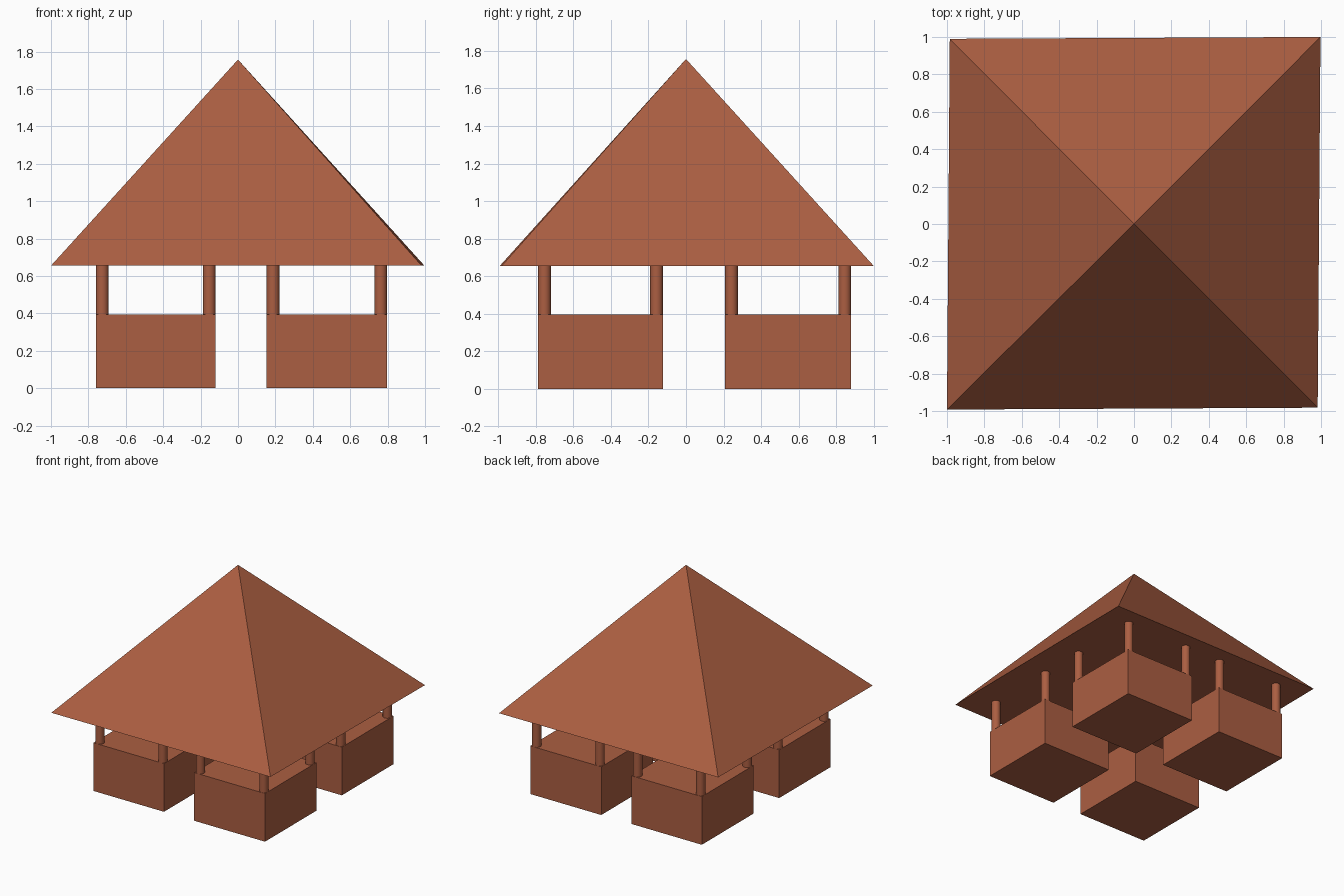
import bpy
import bmesh
from mathutils import Matrix, Vector

cube = bpy.data.objects.get("Cube")
if cube:
    bpy.data.objects.remove(cube, do_unlink=True)

# Single terracotta colour
clay = bpy.data.materials.new("terracotta")
clay.use_nodes = True
colour = (0.41, 0.113, 0.054, 1)
clay.diffuse_color = colour
clay.node_tree.nodes["Principled BSDF"].inputs["Base Color"].default_value = colour

BASE_TOP, EAVES, APEX = 0.395, 0.655, 1.757
POST_RADIUS = 0.034


def add_object(name, bm, smooth=False):
    bmesh.ops.recalc_face_normals(bm, faces=bm.faces)
    mesh = bpy.data.meshes.new(name)
    bm.to_mesh(mesh)
    bm.free()
    mesh.materials.append(clay)
    obj = bpy.data.objects.new(name, mesh)
    bpy.context.collection.objects.link(obj)
    if smooth:
        bpy.ops.object.select_all(action="DESELECT")
        obj.select_set(True)
        bpy.context.view_layer.objects.active = obj
        bpy.ops.object.shade_smooth_by_angle()


def add_block(name, xs, ys):
    bm = bmesh.new()
    size = (xs[1] - xs[0], ys[1] - ys[0], BASE_TOP)
    centre = (sum(xs) / 2, sum(ys) / 2, BASE_TOP / 2)
    bmesh.ops.create_cube(bm, size=1)
    bmesh.ops.scale(bm, vec=size, verts=bm.verts)
    bmesh.ops.translate(bm, vec=centre, verts=bm.verts)
    add_object(name, bm)


def add_post(name, x, y):
    bm = bmesh.new()
    centre = Vector((x, y, (BASE_TOP + EAVES) / 2))
    bmesh.ops.create_cone(bm, cap_ends=True, segments=32, radius1=POST_RADIUS, radius2=POST_RADIUS,
                          depth=EAVES - BASE_TOP, matrix=Matrix.Translation(centre))
    add_object(name, bm, smooth=True)


# Four solid blocks, each with a post on every corner
columns = {"right": (-0.76, -0.12), "left": (0.153, 0.797)}
rows = {"front": (-0.788, -0.123), "back": (0.208, 0.88)}
for row, ys in rows.items():
    for column, xs in columns.items():
        add_block(f"{row}_{column}_block", xs, ys)
        for depth, y in zip(("front", "back"), (ys[0] + POST_RADIUS, ys[1] - POST_RADIUS)):
            for side, x in zip(("right", "left"), (xs[0] + POST_RADIUS, xs[1] - POST_RADIUS)):
                add_post(f"{row}_{column}_block_{depth}_{side}_post", x, y)

# Pyramid roof with a flat underside and slightly uneven eaves
bm = bmesh.new()
eaves = [bm.verts.new((x, y, EAVES)) for x, y in
         ((-1, -0.992), (0.982, -0.982), (0.997, 1), (-0.985, 0.99))]
apex = bm.verts.new((0, 0, APEX))
bm.faces.new(eaves)
for i, corner in enumerate(eaves):
    bm.faces.new((corner, eaves[(i + 1) % len(eaves)], apex))
add_object("roof", bm)
